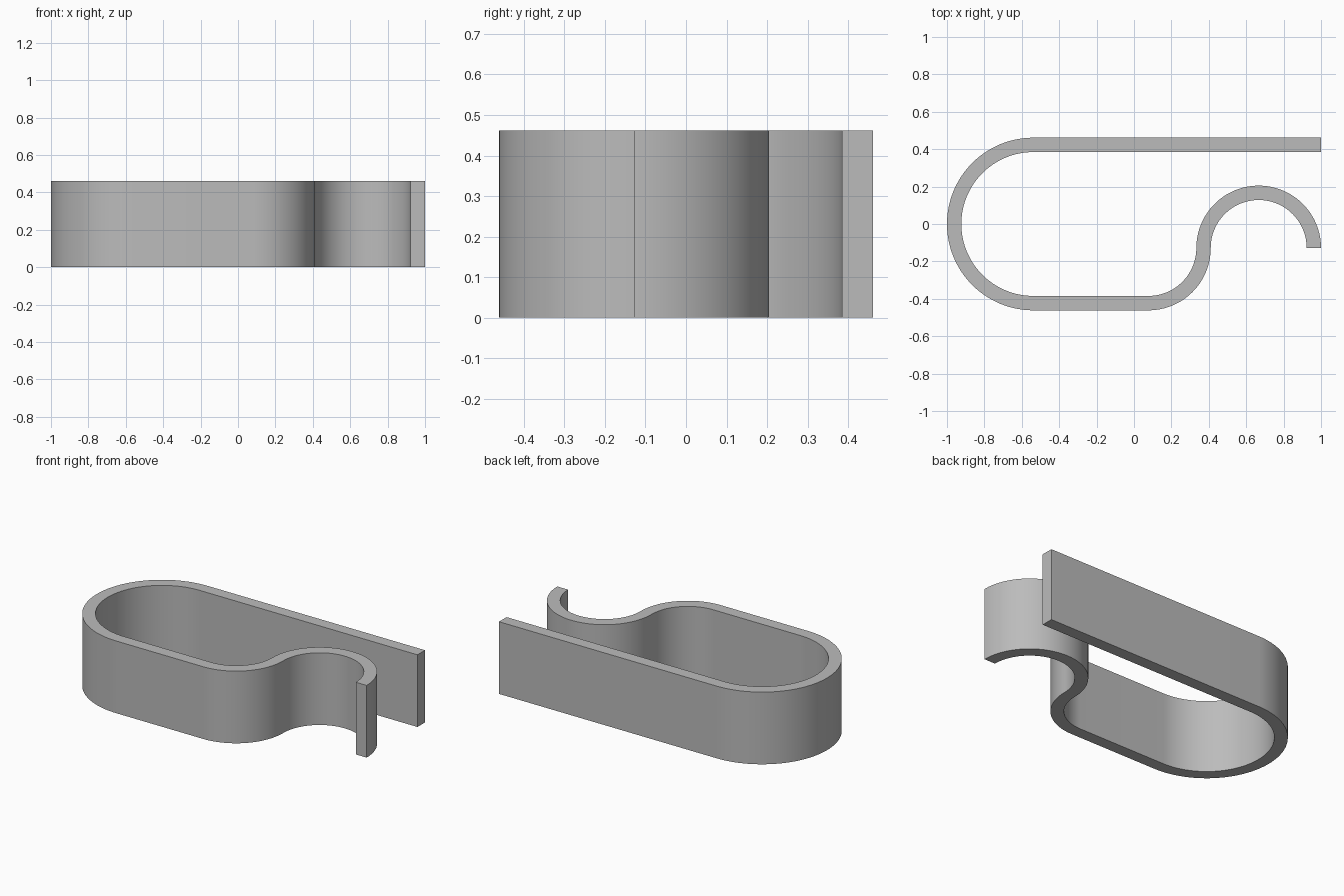
import bpy
import bmesh
import math
from mathutils import Vector

cube = bpy.data.objects.get("Cube")
if cube:
    bpy.data.objects.remove(cube, do_unlink=True)

UNIT = 1 / 13          # the wall is one unit thick
HEIGHT = 6
HALF = 0.5
HOOK_R = 23 / 6        # centreline radius of both small bends
BEND_Y = -5 / 3


def arc(cx, cy, radius, start, end, steps):
    """Centreline points paired with their outward normals."""
    side = 1 if end > start else -1
    result = []
    for i in range(steps + 1):
        a = math.radians(start + (end - start) * i / steps)
        d = Vector((math.cos(a), math.sin(a)))
        result.append((Vector((cx, cy)) + d * radius, d * side))
    return result


# Centreline: straight arm, round end, lower bend, reversed hook
path = [(Vector((13, 5.5)), Vector((0, 1)))]
path += arc(-7, 0, 5.5, 90, 270, 64)
path += arc(1, BEND_Y, HOOK_R, -90, 0, 32)
path += arc(26 / 3, BEND_Y, HOOK_R, 180, 0, 64)[1:]

# Wall as a strip of quads, extruded upwards
bm = bmesh.new()
rows = []
for p, n in path:
    rows.append([bm.verts.new((*((p + n * s) * UNIT), 0)) for s in (HALF, -HALF)])
for (a, b), (c, d) in zip(rows, rows[1:]):
    bm.faces.new((a, b, d, c))
ext = bmesh.ops.extrude_face_region(bm, geom=bm.faces[:])
top = [v for v in ext["geom"] if isinstance(v, bmesh.types.BMVert)]
bmesh.ops.translate(bm, verts=top, vec=(0, 0, HEIGHT * UNIT))
bmesh.ops.recalc_face_normals(bm, faces=bm.faces[:])

mesh = bpy.data.meshes.new("spring_clip")
bm.to_mesh(mesh)
bm.free()
clip = bpy.data.objects.new("spring_clip", mesh)
bpy.context.collection.objects.link(clip)

# Plain grey
grey = bpy.data.materials.new("light_grey")
grey.use_nodes = True
color = (0.5, 0.5, 0.5, 1)
grey.diffuse_color = color
grey.node_tree.nodes["Principled BSDF"].inputs["Base Color"].default_value = color
mesh.materials.append(grey)

# Smooth bends, crisp rims
bpy.ops.object.select_all(action="DESELECT")
clip.select_set(True)
bpy.context.view_layer.objects.active = clip
bpy.ops.object.shade_smooth_by_angle(angle=math.radians(30))
